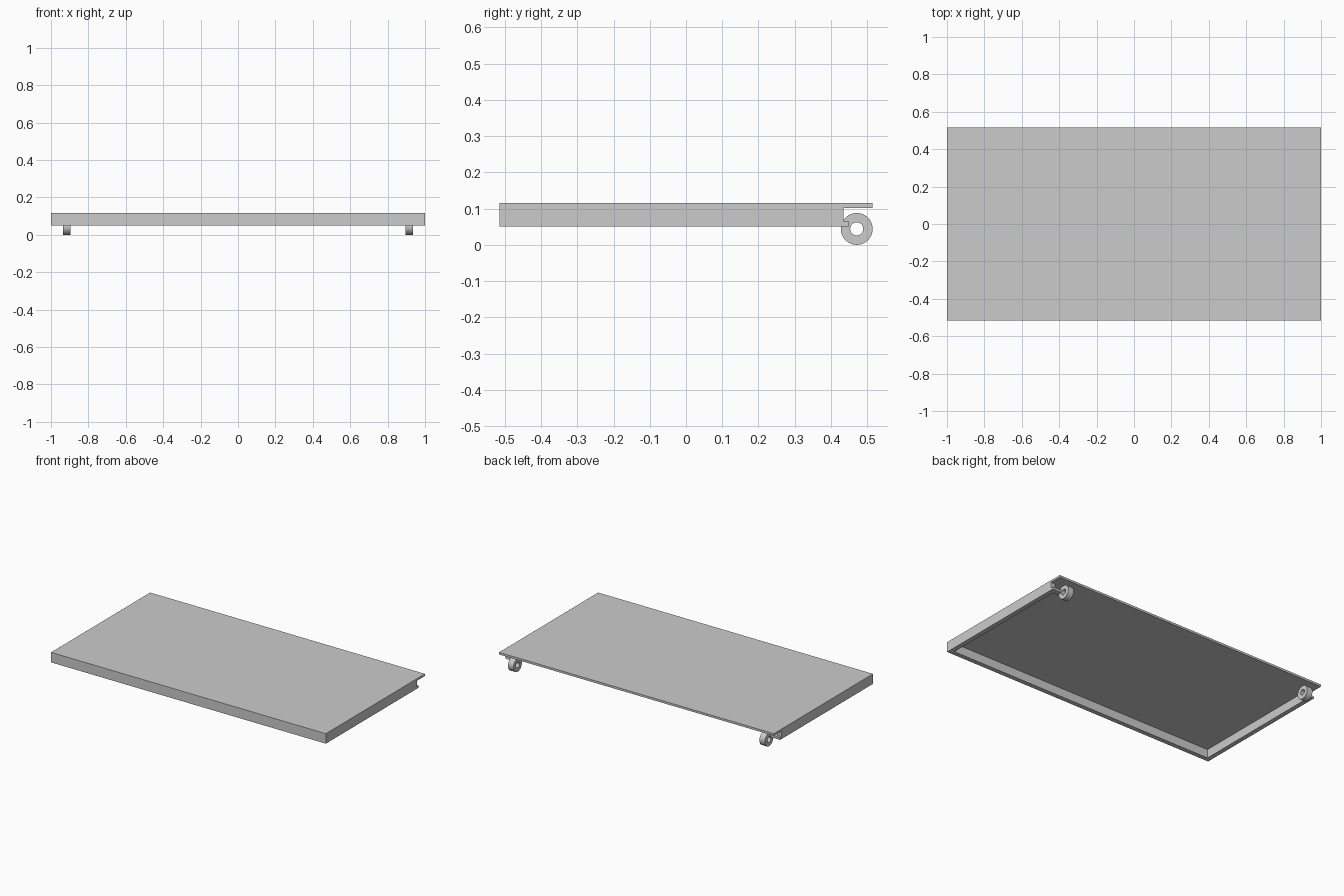
import bpy, bmesh, math
from mathutils import Vector, Matrix

cube = bpy.data.objects.get("Cube")
if cube:
    bpy.data.objects.remove(cube, do_unlink=True)

grey = bpy.data.materials.new("light grey")
grey.use_nodes = True
grey.diffuse_color = (0.6, 0.6, 0.6, 1)
grey.node_tree.nodes["Principled BSDF"].inputs["Base Color"].default_value = grey.diffuse_color


def finish(name, bm):
    bmesh.ops.recalc_face_normals(bm, faces=bm.faces)
    mesh = bpy.data.meshes.new(name)
    bm.to_mesh(mesh)
    bm.free()
    mesh.materials.append(grey)
    obj = bpy.data.objects.new(name, mesh)
    bpy.context.collection.objects.link(obj)
    return obj


def extrude_profile(name, points, height):
    """Extrude a closed outline, given in the xy plane, by a vector."""
    bm = bmesh.new()
    face = bm.faces.new([bm.verts.new(p) for p in points])
    side = bmesh.ops.extrude_face_region(bm, geom=[face], use_keep_orig=True)
    verts = [g for g in side["geom"] if isinstance(g, bmesh.types.BMVert)]
    bmesh.ops.translate(bm, vec=height, verts=verts)
    return finish(name, bm)


half_y, wall_end, wall = 0.515, 0.435, 0.03
bottom, top = 0.05, 0.116

# Top panel with a slightly thicker overhanging rear edge
extrude_profile("top_panel", [
    (-1, -half_y, top), (-1, half_y, top), (-1, half_y, 0.102),
    (-1, wall_end, 0.102), (-1, wall_end, 0.106), (-1, -half_y, 0.106)],
    Vector((2, 0, 0)))

# U-shaped skirt around the front and both sides
inner = 1 - wall
extrude_profile("skirt", [
    (-1, wall_end, bottom), (-1, -half_y, bottom), (1, -half_y, bottom),
    (1, wall_end, bottom), (inner, wall_end, bottom),
    (inner, -half_y + wall, bottom), (-inner, -half_y + wall, bottom),
    (-inner, wall_end, bottom)], Vector((0, 0, 0.107 - bottom)))

for side, label in ((1, "left"), (-1, "right")):
    # Small tab joining the skirt to the wheel
    x0, x1 = side * 0.934, side * 1.0
    y0, y1 = wall_end - 0.02, 0.45
    extrude_profile(label + "_wheel_tab", [
        (x0, y0, bottom), (x1, y0, bottom), (x1, y1, bottom), (x0, y1, bottom)],
        Vector((0, 0, 0.015)))

    # Wheel ring with an open hub, revolved from a rectangle
    bm = bmesh.new()
    ring = [bm.verts.new((x, 0, r)) for x, r in
            ((-0.02, 0.018), (0.02, 0.018), (0.02, 0.044), (-0.02, 0.044))]
    edges = [bm.edges.new((ring[i], ring[(i + 1) % 4])) for i in range(4)]
    bmesh.ops.spin(bm, geom=ring + edges, cent=(0, 0, 0), axis=(1, 0, 0),
                   angle=math.tau, steps=48, use_merge=True)
    bmesh.ops.remove_doubles(bm, verts=bm.verts, dist=0.0001)
    bm.transform(Matrix.Translation((side * 0.915, 0.471, 0.044)))
    wheel = finish(label + "_wheel", bm)
    bpy.ops.object.select_all(action="DESELECT")
    wheel.select_set(True)
    bpy.context.view_layer.objects.active = wheel
    bpy.ops.object.shade_smooth_by_angle(angle=math.radians(30))
